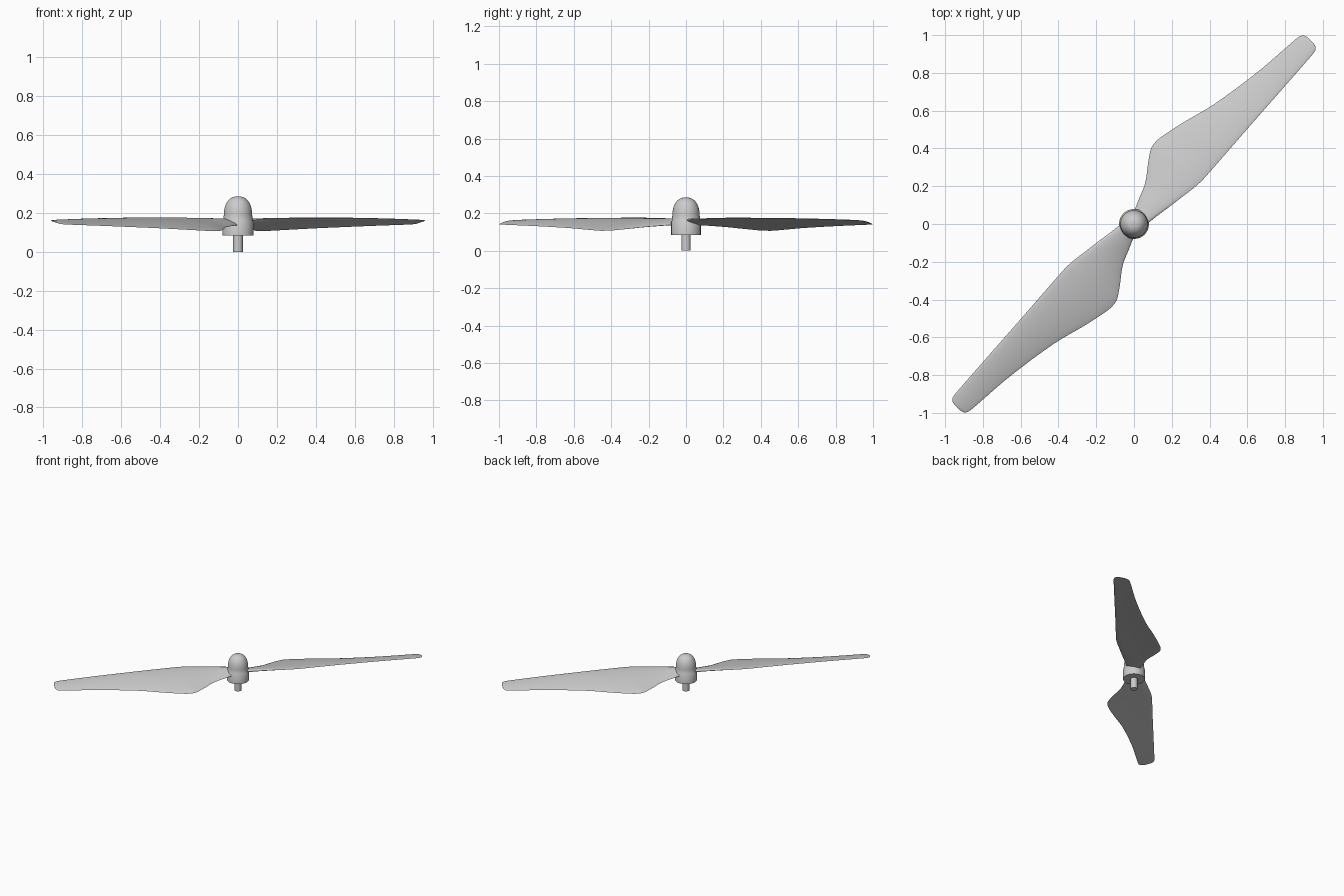
import bpy, bmesh, math
from mathutils import Vector, Matrix

cube = bpy.data.objects.get("Cube")
if cube:
    bpy.data.objects.remove(cube, do_unlink=True)

grey = bpy.data.materials.new("light grey plastic")
grey.use_nodes = True
colour = (0.6, 0.6, 0.6, 1)
grey.diffuse_color = colour
grey.node_tree.nodes["Principled BSDF"].inputs["Base Color"].default_value = colour


def finish(name, bm, angle):
    bmesh.ops.recalc_face_normals(bm, faces=bm.faces)
    mesh = bpy.data.meshes.new(name)
    bm.to_mesh(mesh)
    bm.free()
    mesh.materials.append(grey)
    obj = bpy.data.objects.new(name, mesh)
    bpy.context.collection.objects.link(obj)
    bpy.ops.object.select_all(action='DESELECT')
    obj.select_set(True)
    bpy.context.view_layer.objects.active = obj
    bpy.ops.object.shade_smooth_by_angle(angle=math.radians(angle))
    return obj


def lathe(name, profile, steps=48):
    bm = bmesh.new()
    verts = [bm.verts.new((r, 0, z)) for r, z in profile]
    edges = [bm.edges.new(pair) for pair in zip(verts, verts[1:])]
    bmesh.ops.spin(bm, geom=verts + edges, cent=(0, 0, 0), axis=(0, 0, 1),
                   angle=math.tau, steps=steps)
    bmesh.ops.remove_doubles(bm, verts=bm.verts, dist=1e-5)
    return finish(name, bm, 35)


# Hub: short collar with a domed nose, drive shaft underneath
dome = [(0.073 * math.cos(a) ** 0.8, 0.19 + 0.095 * math.sin(a))
        for a in (math.pi / 2 * i / 12 for i in range(12))]
lathe("hub", [(0, 0.083), (0.079, 0.083), (0.079, 0.155), (0.076, 0.16)]
      + dome + [(0, 0.285)])
lathe("shaft", [(0, 0), (0.025, 0), (0.025, 0.1), (0, 0.1)], 24)

# Blade stations: span, trailing offset, leading offset, trailing z, leading z, thickness
STATIONS = [
    (0.00, 0.040, -0.045, 0.140, 0.162, 0.024),
    (0.06, 0.052, -0.051, 0.138, 0.164, 0.024),
    (0.12, 0.076, -0.059, 0.134, 0.167, 0.022),
    (0.20, 0.110, -0.072, 0.127, 0.170, 0.019),
    (0.29, 0.175, -0.085, 0.115, 0.173, 0.016),
    (0.35, 0.213, -0.094, 0.108, 0.174, 0.015),
    (0.39, 0.220, -0.098, 0.107, 0.175, 0.014),
    (0.43, 0.217, -0.099, 0.107, 0.175, 0.014),
    (0.56, 0.188, -0.093, 0.113, 0.175, 0.013),
    (0.75, 0.136, -0.083, 0.122, 0.174, 0.012),
    (1.04, 0.088, -0.069, 0.132, 0.170, 0.010),
    (1.28, 0.066, -0.057, 0.139, 0.164, 0.008),
    (1.325, 0.059, -0.052, 0.140, 0.162, 0.007),
    (1.343, 0.045, -0.038, 0.142, 0.160, 0.006),
    (1.349, 0.025, -0.018, 0.145, 0.157, 0.004)]


def smooth_rows(rows, steps=4):
    """Catmull-Rom interpolation between stations."""
    pts = [Vector(r) for r in rows]
    pts = [pts[0]] + pts + [pts[-1]]
    out = []
    for a, b, c, d in zip(pts, pts[1:], pts[2:], pts[3:]):
        # Slopes scaled by span keep uneven spacing free of overshoot
        h = c[0] - b[0]
        m0 = (c - a) * (h / (c[0] - a[0]))
        m1 = (d - b) * (h / (d[0] - b[0]))
        for i in range(steps):
            t = i / steps
            out.append(b * (2*t**3 - 3*t*t + 1) + m0 * (t**3 - 2*t*t + t)
                       + c * (3*t*t - 2*t**3) + m1 * (t**3 - t*t))
    return out + [pts[-1]]


def section(row, n=10):
    """Cambered airfoil ring from the leading edge over the top and back below."""
    s, vt, vl, zt, zl, thick = row
    chord = vt - vl
    ring = []
    for i in range(2 * n):
        a = math.pi * i / n
        t = (1 - math.cos(a)) / 2
        half = thick / 2 * math.sin(a) * (1.15 - 0.4 * t)
        camber = 0.1 * chord * t * (1 - t)
        ring.append((s, vl + chord * t, zl + (zt - zl) * t + camber + half))
    return ring


def blade(name, turn):
    bm = bmesh.new()
    rings = [[bm.verts.new(p) for p in section(r)] for r in smooth_rows(STATIONS)]
    for a, b in zip(rings, rings[1:]):
        for i in range(len(a)):
            j = (i + 1) % len(a)
            bm.faces.new((a[i], a[j], b[j], b[i]))
    bm.faces.new(rings[0])
    bm.faces.new(rings[-1])
    bm.transform(Matrix.Rotation(math.atan2(0.719, 0.695) + turn, 4, 'Z'))
    return finish(name, bm, 50)


blade("left_blade", 0)
blade("right_blade", math.pi)
